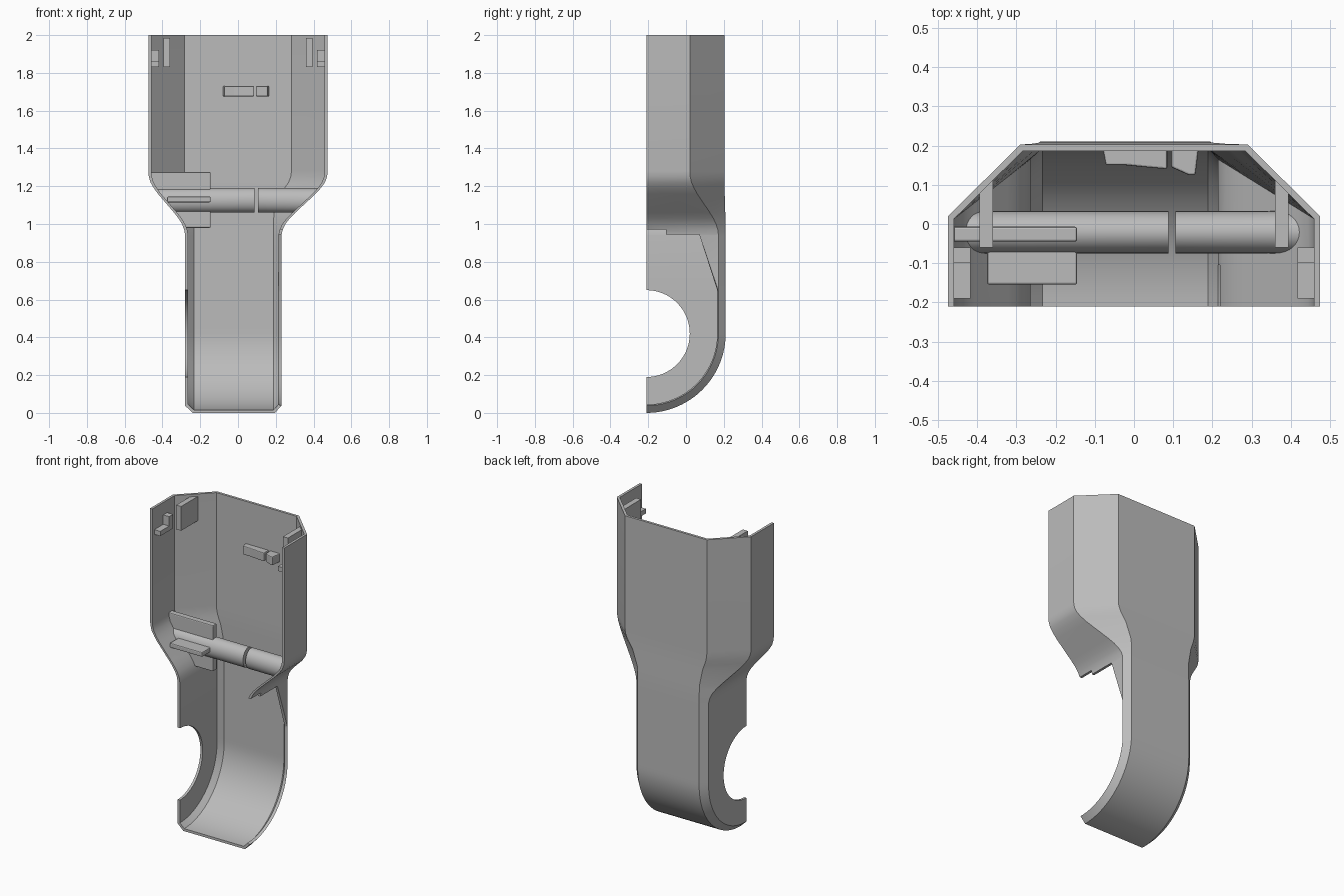
import bpy, bmesh, math

cube = bpy.data.objects.get("Cube")
if cube:
    bpy.data.objects.remove(cube, do_unlink=True)

grey = bpy.data.materials.new("plain_grey")
grey.use_nodes = True
grey.diffuse_color = (0.5, 0.5, 0.5, 1)
grey.node_tree.nodes["Principled BSDF"].inputs["Base Color"].default_value = (0.5, 0.5, 0.5, 1)

FRONT, PIVOT, R_OUT, R_HOLE, WALL = -0.21, 0.42, 0.42, 0.23, 0.016
# flare of the neck: height, 0 = grip width, 1 = head width
FLARE = [(0.94, 0), (0.97, 0.025), (1.0, 0.085), (1.03, 0.18), (1.06, 0.3), (1.16, 0.74),
         (1.19, 0.85), (1.22, 0.94), (1.25, 0.985), (1.28, 1)]


def lerp(a, b, t):
    return a + (b - a) * t


def flare(z):
    if z <= FLARE[0][0]:
        return 0
    for (z0, w0), (z1, w1) in zip(FLARE, FLARE[1:]):
        if z <= z1:
            return lerp(w0, w1, (z - z0) / (z1 - z0))
    return 1


def side_x(z, side):
    return lerp(0.28 if side < 0 else 0.23, 0.475, flare(z))


def finish(name, bm, smooth=True):
    bmesh.ops.remove_doubles(bm, verts=bm.verts, dist=0.0002)
    bmesh.ops.dissolve_degenerate(bm, edges=bm.edges, dist=0.0001)
    bmesh.ops.recalc_face_normals(bm, faces=bm.faces)
    mesh = bpy.data.meshes.new(name)
    bm.to_mesh(mesh)
    bm.free()
    mesh.materials.append(grey)
    ob = bpy.data.objects.new(name, mesh)
    bpy.context.collection.objects.link(ob)
    if smooth:
        bpy.ops.object.select_all(action='DESELECT')
        ob.select_set(True)
        bpy.context.view_layer.objects.active = ob
        bpy.ops.object.shade_smooth_by_angle(angle=math.radians(28))
    return ob


def prism(name, points, axis, lo, hi, bevel=0.0):
    """Extrude a 2D outline along an axis; the outline uses the other two axes in order."""
    bm = bmesh.new()
    rings = []
    for d in (lo, hi):
        ring = []
        for p in points:
            co = list(p)
            co.insert(axis, d)
            ring.append(bm.verts.new(co))
        rings.append(ring)
        bm.faces.new(ring)
    n = len(points)
    for i in range(n):
        j = (i + 1) % n
        bm.faces.new((rings[0][i], rings[0][j], rings[1][j], rings[1][i]))
    ob = finish(name, bm, False)
    if bevel:
        mod = ob.modifiers.new("soft_edges", 'BEVEL')
        mod.width, mod.segments = bevel, 2
    return ob


def box(name, x, y, z, bevel=0.0):
    outline = [(x[0], y[0]), (x[1], y[0]), (x[1], y[1]), (x[0], y[1])]
    return prism(name, outline, 2, *z, bevel)


# ---- shell: a chamfered channel lofted down the head, neck, grip and curved end
def section(z, y_left, y_right, angle=0.0):
    w = flare(z)
    yb, yc = lerp(0.21, 0.203, w), lerp(0.172, 0.02, w)
    xl, xr = -side_x(z, -1), side_x(z, 1)
    bl, br = lerp(-0.24, -0.29, w ** 3), lerp(0.195, 0.29, w ** 3)
    t, k = WALL, WALL * 0.41
    ends = min(y_left, yc), min(y_right, yc)
    outer = [(xl, ends[0]), (xl, yc), (bl, yb), (br, yb), (xr, yc), (xr, ends[1])]
    inner = [(xl + t, min(ends[0], yc - k)), (xl + t, yc - k), (bl + k, yb - t),
             (br - k, yb - t), (xr - t, yc - k), (xr - t, min(ends[1], yc - k))]
    ring = []
    for x, y in outer + inner[::-1]:
        r = y - FRONT
        if angle:
            ring.append((x, FRONT + r * math.cos(angle), PIVOT - r * math.sin(angle)))
        else:
            ring.append((x, y, z))
    return ring


def hole_edge(z):
    return FRONT + math.sqrt(max(0, R_HOLE ** 2 - (z - PIVOT) ** 2))


def cut_edge(z):
    return min(0.172, 0.07 + max(0, 0.945 - z) / 0.295 * 0.1)


sections = [section(z, FRONT, FRONT) for z in [2.0] + [f[0] for f in FLARE[:0:-1]]]
sections.append(section(0.97, FRONT, -0.105))
sections.append(section(0.945, FRONT, -0.105))
sections += [section(z, FRONT, cut_edge(z)) for z in (0.945, 0.94)]
for i in range(16, -1, -1):
    z = PIVOT + R_HOLE * math.sin(math.pi / 2 * i / 16)
    sections.append(section(z, hole_edge(z), cut_edge(z)))
for i in range(1, 25):
    sections.append(section(PIVOT, FRONT + R_HOLE, 0.172, math.pi / 2 * i / 24))

bm = bmesh.new()
rings = [[bm.verts.new(p) for p in s] for s in sections]
for a, b in zip(rings, rings[1:]):
    for i in range(12):
        j = (i + 1) % 12
        bm.faces.new((a[i], a[j], b[j], b[i]))
for ring in (rings[0], rings[-1]):
    for i in range(5):
        bm.faces.new((ring[i], ring[i + 1], ring[10 - i], ring[11 - i]))
finish("shell", bm)


# ---- cross bar in two pieces, its outer ends following the flared walls
def bar(name, side, inner_x):
    bm = bmesh.new()
    a, b = [], []
    for i in range(32):
        t = 2 * math.pi * i / 32
        y, z = -0.021 + 0.054 * math.cos(t), 1.125 + 0.065 * math.sin(t)
        a.append(bm.verts.new((inner_x, y, z)))
        b.append(bm.verts.new((side * (side_x(z, side) - 0.008), y, z)))
    bm.faces.new(a)
    bm.faces.new(b)
    for i in range(32):
        j = (i + 1) % 32
        bm.faces.new((a[i], a[j], b[j], b[i]))
    finish(name, bm)


bar("cross_bar_long", -1, 0.088)
bar("cross_bar_short", 1, 0.106)

# ---- upright web and shelf beside the long bar
wall_line = [(-side_x(z, -1) + 0.008, z) for z in (1.275, 1.22, 1.16, 1.06, 1.0, 0.98)]
prism("web_plate", wall_line + [(-0.145, 0.98), (-0.145, 1.275)], 1, -0.045, -0.007, 0.006)
box("web_shelf", (-0.375, -0.145), (-0.155, -0.04), (1.115, 1.145), 0.006)

# ---- catches at the top of both side walls
for side, label in ((-1, "right"), (1, "left")):
    def span(a, b):
        return sorted((side * a, side * b))
    fin = [(side * 0.36, -0.06), (side * 0.395, -0.06), (side * 0.395, 0.09), (side * 0.36, 0.125)]
    prism(label + "_fin", fin, 2, 1.83, 1.985)
    box(label + "_catch_post", span(0.417, 0.465), (-0.1, -0.06), (1.83, 1.92))
    box(label + "_catch_ledge", span(0.417, 0.465), (-0.19, -0.06), (1.83, 1.86))

# ---- small clip on the inside of the back
prism("clip_long", [(-0.08, 0.192), (-0.072, 0.15), (-0.02, 0.15), (0.03, 0.145),
                    (0.085, 0.14), (0.085, 0.192)], 2, 1.675, 1.73, 0.005)
prism("clip_short", [(0.095, 0.192), (0.095, 0.145), (0.14, 0.125), (0.157, 0.125),
                     (0.165, 0.192)], 2, 1.675, 1.73, 0.005)
